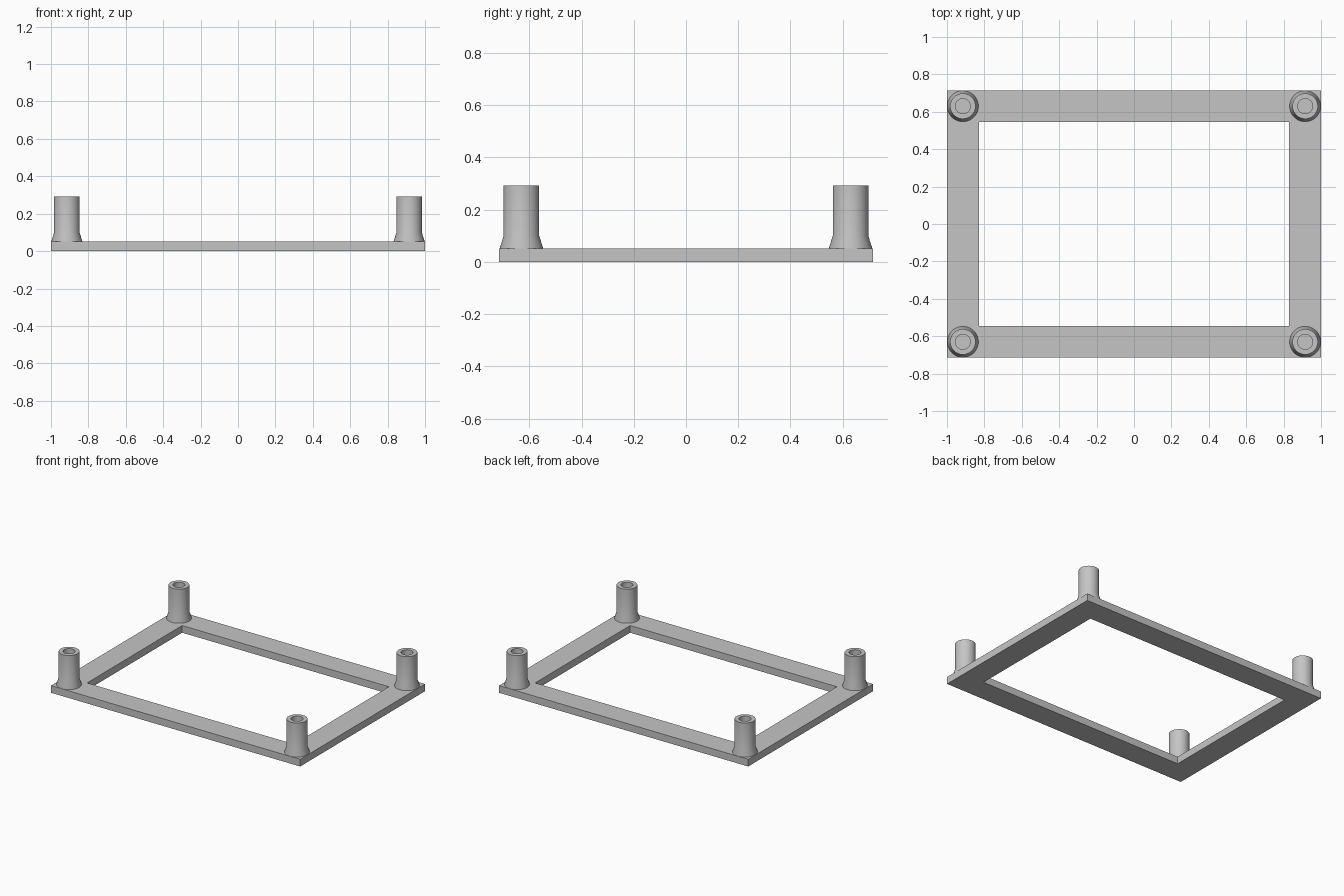
import bpy
import bmesh
import math

cube = bpy.data.objects.get("Cube")
if cube:
    bpy.data.objects.remove(cube, do_unlink=True)

HALF_X, HALF_Y = 1.0, 0.715
RAIL = 0.17
FRAME_TOP = 0.052
POST_TOP = 0.292

# Single grey material
grey = bpy.data.materials.new("plain grey")
grey.use_nodes = True
grey.diffuse_color = (0.56, 0.56, 0.56, 1)
grey.node_tree.nodes["Principled BSDF"].inputs["Base Color"].default_value = grey.diffuse_color


def add_object(name, bm):
    bmesh.ops.recalc_face_normals(bm, faces=bm.faces)
    mesh = bpy.data.meshes.new(name)
    bm.to_mesh(mesh)
    bm.free()
    mesh.materials.append(grey)
    obj = bpy.data.objects.new(name, mesh)
    bpy.context.collection.objects.link(obj)
    return obj


def rectangle(bm, inset):
    x, y = HALF_X - inset, HALF_Y - inset
    return [bm.verts.new((sx * x, sy * y, 0))
            for sx, sy in ((-1, -1), (1, -1), (1, 1), (-1, 1))]


# Flat rectangular frame: a ring of mitred rails, extruded upward
bm = bmesh.new()
outer, inner = rectangle(bm, 0), rectangle(bm, RAIL)
for i in range(4):
    j = (i + 1) % 4
    bm.faces.new((outer[i], outer[j], inner[j], inner[i]))
raised = bmesh.ops.extrude_face_region(bm, geom=bm.faces[:])["geom"]
bmesh.ops.translate(bm, vec=(0, 0, FRAME_TOP),
                    verts=[v for v in raised if isinstance(v, bmesh.types.BMVert)])
add_object("base_frame", bm)


# Hollow post with a flared foot, turned from a profile of (radius, height)
def add_post(name, x, y):
    profile = [(0, 0.04), (0.083, 0.04), (0.083, FRAME_TOP), (0.068, 0.1),
               (0.068, POST_TOP), (0.04, POST_TOP), (0.04, 0.06), (0, 0.06)]
    bm = bmesh.new()
    verts = [bm.verts.new((r, 0, z)) for r, z in profile]
    edges = [bm.edges.new(pair) for pair in zip(verts, verts[1:])]
    bmesh.ops.spin(bm, geom=verts + edges, cent=(0, 0, 0), axis=(0, 0, 1),
                   angle=math.tau, steps=48)
    bmesh.ops.remove_doubles(bm, verts=bm.verts, dist=0.0001)
    post = add_object(name, bm)
    post.location = (x, y, 0)
    return post


posts = []
for side, sx in (("left", 1), ("right", -1)):
    for end, sy in (("front", -1), ("back", 1)):
        posts.append(add_post(f"{end}_{side}_post",
                              sx * (HALF_X - RAIL / 2), sy * (HALF_Y - RAIL / 2)))

# Smooth the round walls, keep the rims crisp
bpy.ops.object.select_all(action="DESELECT")
for post in posts:
    post.select_set(True)
bpy.context.view_layer.objects.active = posts[0]
bpy.ops.object.shade_smooth_by_angle(angle=math.radians(30))
